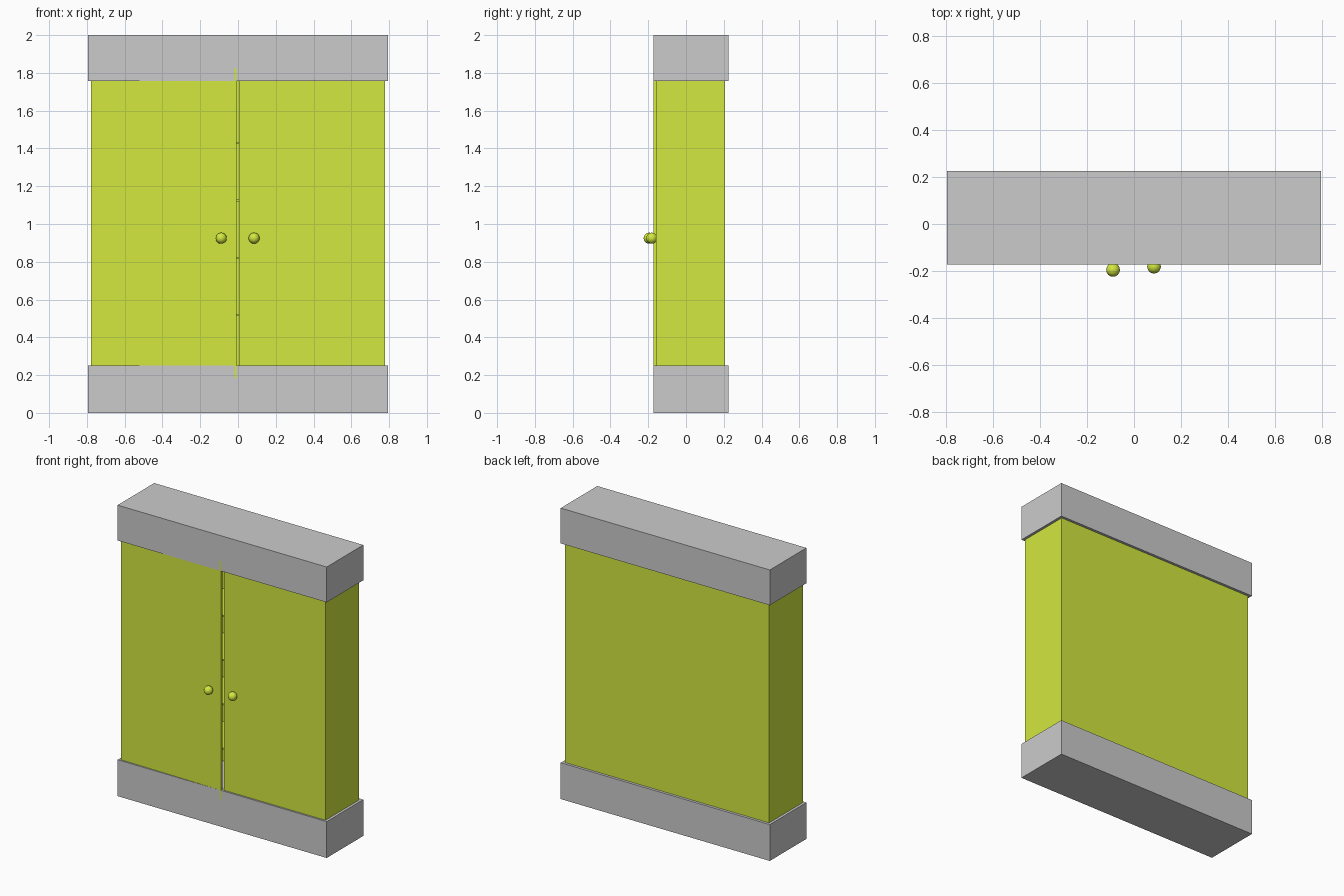
import bpy
import math
from mathutils import Matrix, Vector

if "Cube" in bpy.data.objects:
    bpy.data.objects.remove(bpy.data.objects["Cube"])

green = bpy.data.materials.new("green_paint")
green.diffuse_color = (0.65, 0.81, 0.05, 1)
green.use_nodes = True
green.node_tree.nodes["Principled BSDF"].inputs["Base Color"].default_value = green.diffuse_color


def box(name, x, y, z, mat=None):
    """Box from (min, max) ranges along each axis."""
    bpy.ops.mesh.primitive_cube_add(size=1)
    ob = bpy.context.object
    ob.name = name
    size = Vector((x[1] - x[0], y[1] - y[0], z[1] - z[0]))
    centre = Vector((sum(x) / 2, sum(y) / 2, sum(z) / 2))
    ob.data.transform(Matrix.Translation(centre) @ Matrix.Diagonal(size).to_4x4())
    if mat:
        ob.data.materials.append(mat)
    return ob


def knob(name, x, y):
    bpy.ops.mesh.primitive_uv_sphere_add(segments=24, ring_count=16, radius=0.029,
                                         location=(x, y, 0.925))
    ob = bpy.context.object
    ob.name = name
    ob.data.materials.append(green)
    bpy.ops.object.shade_smooth_by_angle()


W = 0.777          # half width of the cabinet body
FRONT, BACK = -0.16, 0.207
T = 0.015          # panel thickness
BODY_Z = (0.185, 1.825)

# Plinth and cornice
box("plinth", (-0.795, 0.795), (-0.172, 0.225), (0, 0.25))
box("cornice", (-0.795, 0.795), (-0.172, 0.225), (1.757, 2.0))

# Carcass
for side, s in (("left", -1), ("right", 1)):
    box(side + "_side_panel", sorted((s * W, s * (W - T))), (FRONT + T, BACK), BODY_Z, green)
box("back_panel", (-W + T, W - T), (BACK - T, BACK), BODY_Z, green)

# Inner shelves, glimpsed through the gap between the doors
for i in range(4):
    z = 0.517 + i * 0.304
    box(f"shelf_{i + 1}", (-W + T, W - T), (FRONT + 0.03, BACK - T), (z - 0.005, z + 0.005), green)

# Doors: the left one stands very slightly ajar on its outer edge
box("right_door", (0.006, W), (FRONT, FRONT + T), BODY_Z, green)
left = box("left_door", (-W, -0.009), (FRONT, FRONT + T), BODY_Z, green)
hinge = Matrix.Translation((-W, FRONT, 0))
left.data.transform(hinge @ Matrix.Rotation(-math.atan2(0.0123, W), 4, 'Z') @ hinge.inverted())

# Knobs
knob("left_knob", -0.089, -0.195)
knob("right_knob", 0.085, -0.181)
